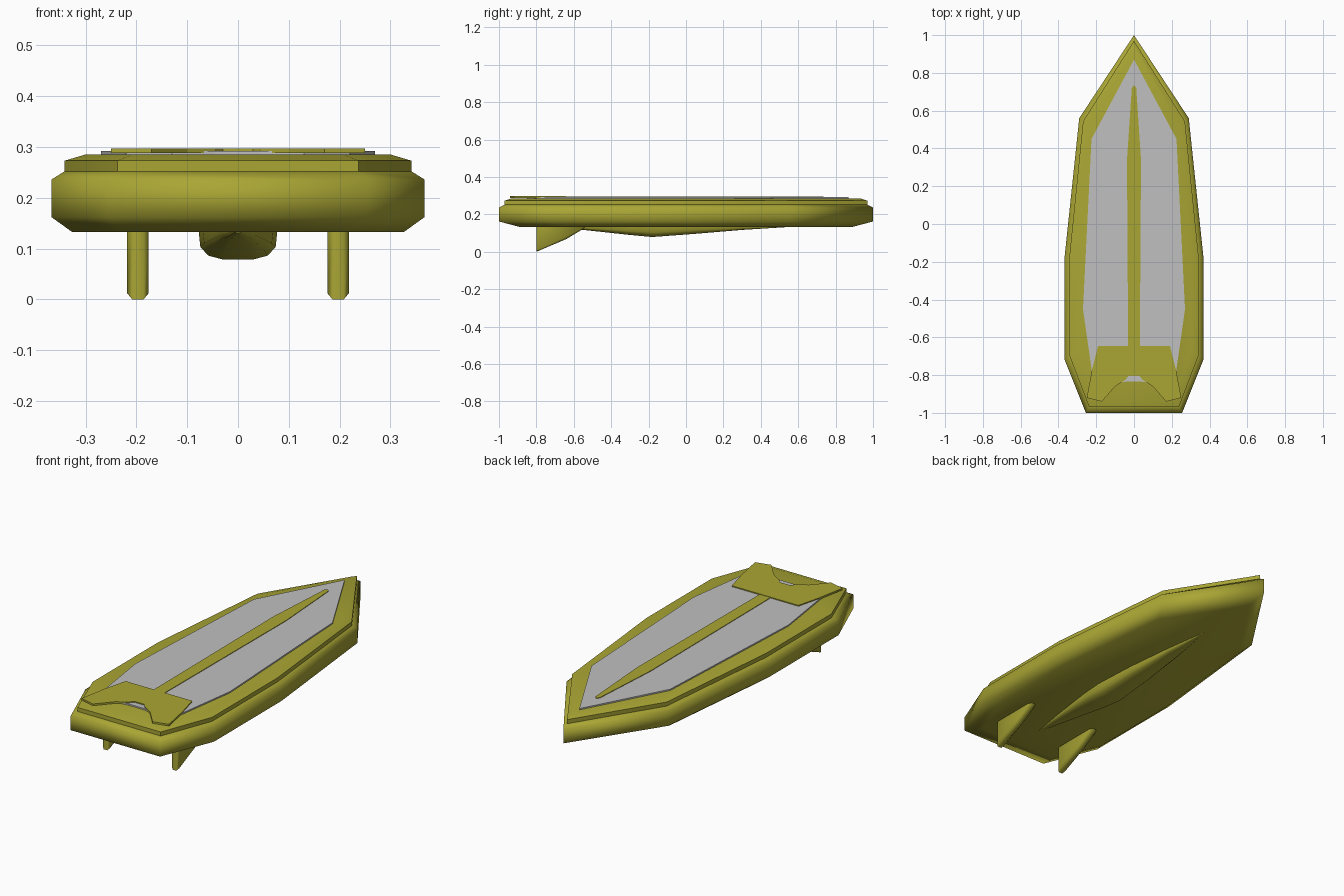
import bpy, bmesh, math

if "Cube" in bpy.data.objects:
    bpy.data.objects.remove(bpy.data.objects["Cube"])


def material(name, rgb):
    m = bpy.data.materials.new(name)
    m.diffuse_color = (*rgb, 1)
    m.use_nodes = True
    m.node_tree.nodes["Principled BSDF"].inputs["Base Color"].default_value = m.diffuse_color
    return m


YELLOW = material("olive yellow", (0.40, 0.38, 0.035))
GREY = material("light grey", (0.53, 0.53, 0.53))


def loft(name, rings, mat, smooth=None):
    """Skin a stack of equal-length closed rings and cap both ends."""
    bm = bmesh.new()
    vs = [[bm.verts.new(p) for p in ring] for ring in rings]
    n = len(vs[0])
    for a, b in zip(vs, vs[1:]):
        for i in range(n):
            j = (i + 1) % n
            bm.faces.new((a[i], a[j], b[j], b[i]))
    bm.faces.new(vs[0][::-1])
    bm.faces.new(vs[-1])
    bmesh.ops.recalc_face_normals(bm, faces=bm.faces)
    me = bpy.data.meshes.new(name)
    bm.to_mesh(me)
    bm.free()
    ob = bpy.data.objects.new(name, me)
    bpy.context.collection.objects.link(ob)
    me.materials.append(mat)
    if smooth:
        bpy.ops.object.select_all(action='DESELECT')
        ob.select_set(True)
        bpy.context.view_layer.objects.active = ob
        bpy.ops.object.shade_smooth_by_angle(angle=math.radians(smooth))
    return ob


def mirrored(half):
    """Complete a half outline (x >= 0) across the centre line."""
    return half + [(-x, y) for x, y in reversed(half) if x > 0]


def layer(outline, z, sx=1, sy=1):
    return [(x * sx, y * sy, z) for x, y in outline]


# Hull with chamfered bottom and top edges
hull = mirrored([(0, 1), (0.29, 0.56), (0.367, -0.17), (0.367, -0.72), (0.255, -1)])
loft("hull", [layer(hull, 0.133, 0.89, 0.89), layer(hull, 0.162),
              layer(hull, 0.236), layer(hull, 0.252, 0.93, 0.97)], YELLOW, 75)

# Raised deck with a bevelled rim
loft("deck", [layer(hull, 0.245, 0.93, 0.97), layer(hull, 0.273, 0.93, 0.97),
              layer(hull, 0.285, 0.82, 0.935)], YELLOW, 30)

# Grey deck panel
panel = mirrored([(0, 0.87), (0.225, 0.45), (0.27, -0.45), (0.22, -0.80),
                  (0.13, -0.85), (0.045, -0.835)])
loft("deck_panel", [layer(panel, 0.284), layer(panel, 0.292)], GREY)

# Centre stripe
stripe = mirrored([(0, 0.735), (0.012, 0.72), (0.037, 0.34), (0.031, -0.66)])
loft("centre_stripe", [layer(stripe, 0.291), layer(stripe, 0.295)], YELLOW)

# Tail pad with a notched rear edge
pad = mirrored([(0.19, -0.645), (0.222, -0.77), (0.25, -0.92), (0.17, -0.94),
                (0.10, -0.86), (0.045, -0.825), (0.03, -0.805)])
loft("tail_pad", [layer(pad, 0.288), layer(pad, 0.297)], YELLOW)

# Keel bulge under the hull: y, half width, lowest z
stations = [(-0.72, 0.006, 0.131), (-0.55, 0.036, 0.117), (-0.30, 0.070, 0.090),
            (-0.18, 0.078, 0.079), (0.05, 0.066, 0.096), (0.30, 0.040, 0.117),
            (0.54, 0.006, 0.132)]
section = mirrored([(0.4, 1), (0.75, 0.88), (0.95, 0.6), (1, 0)])
loft("keel", [[(x * w, y, 0.14 - t * (0.14 - z)) for x, t in section]
              for y, w, z in stations], YELLOW, 60)

# Pair of swept fins with narrowed edges
fin = [(-0.80, 0.0), (-0.80, 0.14), (-0.53, 0.14), (-0.55, 0.122), (-0.64, 0.068)]
core = [(-0.79, 0.012), (-0.79, 0.14), (-0.545, 0.14), (-0.565, 0.125), (-0.645, 0.078)]
for side, label in ((-1, "left"), (1, "right")):
    rings = [[(side * 0.197 + dx, y, z) for y, z in shape]
             for dx, shape in ((-0.021, core), (-0.011, fin), (0.011, fin), (0.021, core))]
    loft(label + "_fin", rings, YELLOW, 60)
